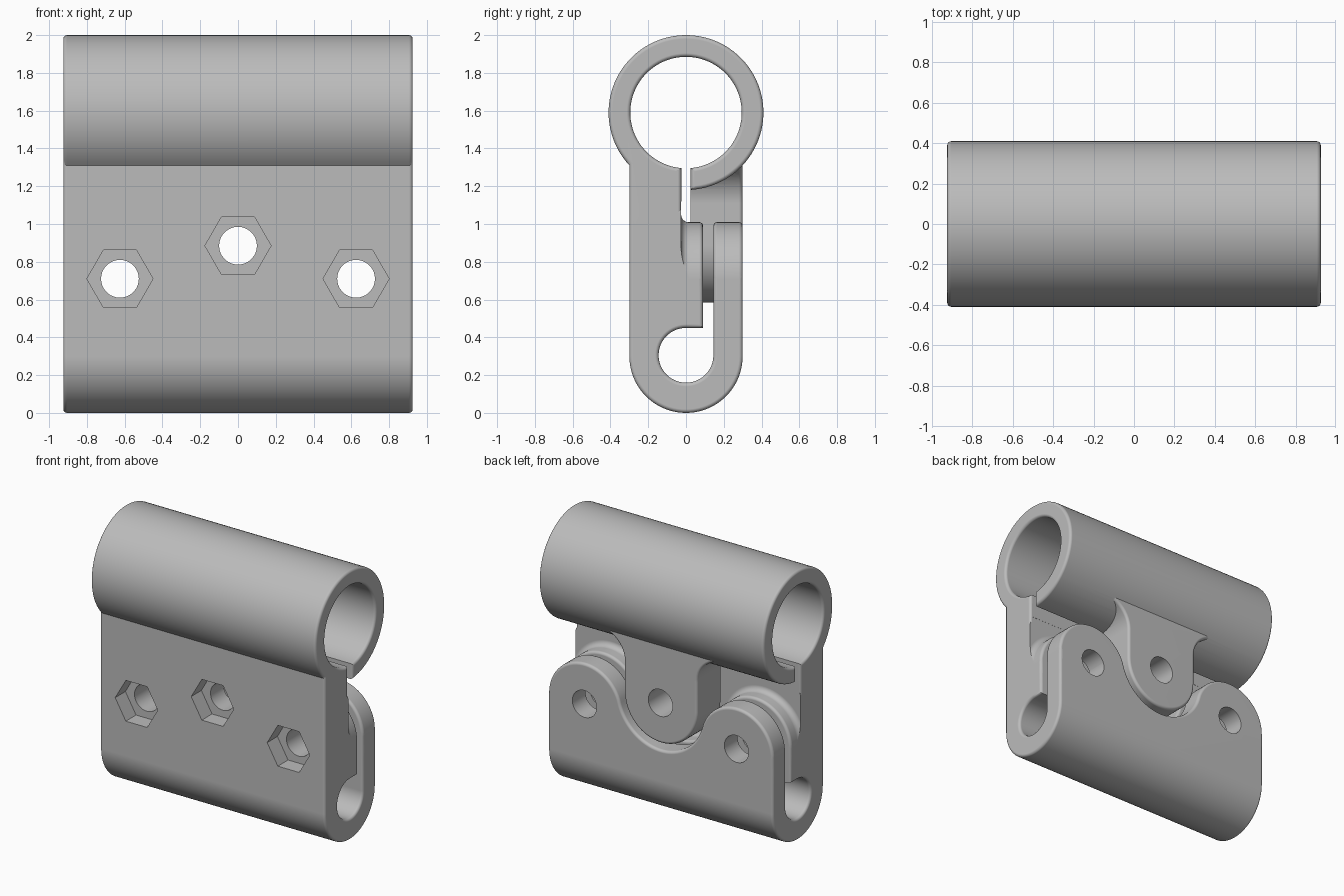
import bpy
import bmesh
from math import cos, sin, radians, acos, degrees

cube = bpy.data.objects.get("Cube")
if cube:
    bpy.data.objects.remove(cube, do_unlink=True)

grey = bpy.data.materials.new("plain grey")
grey.use_nodes = True
grey.diffuse_color = (0.5, 0.5, 0.5, 1)
grey.node_tree.nodes["Principled BSDF"].inputs["Base Color"].default_value = (0.5, 0.5, 0.5, 1)

HALF = 0.925      # half width along the tube
EDGE = 0.02       # rounding of outer edges
TUBE_Z, TUBE_R, BORE_R = 1.59, 0.41, 0.295
SLIT = 0.025      # half width of the clamping slit
BACK = 0.30       # half depth of the plates
BOLTS = [(-0.625, 0.71), (0, 0.885), (0.625, 0.71)]


def arc(cx, cy, r, start, end, n):
    """Points on an arc, angles in degrees."""
    angles = [radians(start + (end - start) * i / n) for i in range(n + 1)]
    return [(cx + r * cos(a), cy + r * sin(a)) for a in angles]


def loft(name, rings, bevel_caps=()):
    """Skin equal rings of 3D points, cap both ends, round chosen cap rims."""
    bm = bmesh.new()
    loops = [[bm.verts.new(p) for p in ring] for ring in rings]
    for a, b in zip(loops, loops[1:]):
        for i in range(len(a)):
            j = (i + 1) % len(a)
            bm.faces.new((a[i], a[j], b[j], b[i]))
    caps = [bm.faces.new(loops[0][::-1]), bm.faces.new(loops[-1])]
    bmesh.ops.recalc_face_normals(bm, faces=bm.faces)
    rims = [e for k in bevel_caps for e in caps[k].edges]
    if rims:
        bmesh.ops.bevel(bm, geom=rims, offset=EDGE, segments=4, profile=0.5,
                        affect='EDGES', clamp_overlap=False)
    mesh = bpy.data.meshes.new(name)
    bm.to_mesh(mesh)
    bm.free()
    mesh.materials.append(grey)
    obj = bpy.data.objects.new(name, mesh)
    bpy.context.collection.objects.link(obj)
    return obj


def along_x(name, outline, half, bevel_caps=()):
    return loft(name, [[(x, y, z) for y, z in outline] for x in (-half, half)], bevel_caps)


def along_y(name, outline, y0, y1, bevel_caps=()):
    return loft(name, [[(x, y, z) for x, z in outline] for y in (y0, y1)], bevel_caps)


def combine(target, tool, operation):
    """Apply a boolean and discard the tool."""
    mod = target.modifiers.new("boolean", 'BOOLEAN')
    mod.operation, mod.solver, mod.object = operation, 'EXACT', tool
    bpy.context.view_layer.objects.active = target
    bpy.ops.object.modifier_apply(modifier=mod.name)
    bpy.data.objects.remove(tool, do_unlink=True)


# Clamp body: split tube, front plate, lower hook and back plate in one profile
joint = degrees(acos(BACK / TUBE_R))
lip_out = degrees(acos(SLIT / TUBE_R))
lip_in = degrees(acos(SLIT / BORE_R))
profile = arc(0, TUBE_Z, TUBE_R, 180 + joint, -lip_out, 80)
profile += arc(0, TUBE_Z, BORE_R, -lip_in, 180 + lip_in, 72)
profile += [(-SLIT, 1.08), (0.09, 1.08), (0.09, 0.45)]
profile += arc(0, 0.305, 0.145, 90, 360, 40)
profile += [(0.145, 1.08), (BACK, 1.08)]
profile += arc(0, BACK, BACK, 0, -180, 40)
body = along_x("clamp_body", profile, HALF, (0, 1))


# Wavy upper edge of the lower half: two bosses with a valley between them
def contour(inset):
    boss, valley = 0.30 - inset, 0.35 + inset
    (bx, bz), (_, vz) = BOLTS[2], BOLTS[1]
    tilt = degrees(acos(bx / (bx ** 2 + (vz - bz) ** 2) ** 0.5))
    right = arc(0, vz, valley, 270, 360 - tilt, 20)
    right += arc(bx, bz, boss, 180 - tilt, 0, 32)[1:]
    right += [(1.0, bz), (1.0, 1.12)]
    return right + [(-x, z) for x, z in right[:0:-1]]


steps = [(-SLIT - 0.001 + 0.04 * (1 - cos(radians(a))), -0.04 * (1 - sin(radians(a))))
         for a in range(0, 91, 18)]


def rounding(y, way):
    out = [(y - way * EDGE * (1 - sin(radians(a))), EDGE * (1 - cos(radians(a))))
           for a in range(0, 91, 18)]
    return out[::way]


steps += rounding(0.09, 1) + rounding(0.145, -1) + rounding(BACK, 1) + [(0.5, EDGE)]
cutter = loft("edge_cutter", [[(x, y, z) for x, z in contour(o)] for y, o in steps])
combine(body, cutter, 'DIFFERENCE')

# Hanging tab, flared where it meets the tube
side = arc(0, BOLTS[1][1], 0.30, 270, 360, 24)
side += arc(0.5, 1.11, 0.20, 180, 90, 12) + [(0.5, 1.35)]
tab = along_y("tab", side + [(-x, z) for x, z in side[:0:-1]], SLIT, BACK, (1,))
combine(tab, along_x("bore_cutter", arc(0, TUBE_Z, 0.35, 0, 354, 59), 1.2), 'DIFFERENCE')
combine(body, tab, 'UNION')

# Bolt holes and hexagonal nut pockets
for x, z in BOLTS:
    combine(body, along_y("hole_cutter", arc(x, z, 0.10, 0, 350, 35), -0.6, 0.6), 'DIFFERENCE')
    combine(body, along_y("nut_cutter", arc(x, z, 0.175, 0, 300, 5), -0.6, -0.18), 'DIFFERENCE')

# Smooth curved faces, keep flats crisp
bpy.ops.object.select_all(action='DESELECT')
body.select_set(True)
bpy.context.view_layer.objects.active = body
bpy.ops.object.shade_smooth_by_angle(angle=radians(30))
weighted = body.modifiers.new("weighted normals", 'WEIGHTED_NORMAL')
weighted.keep_sharp = True
